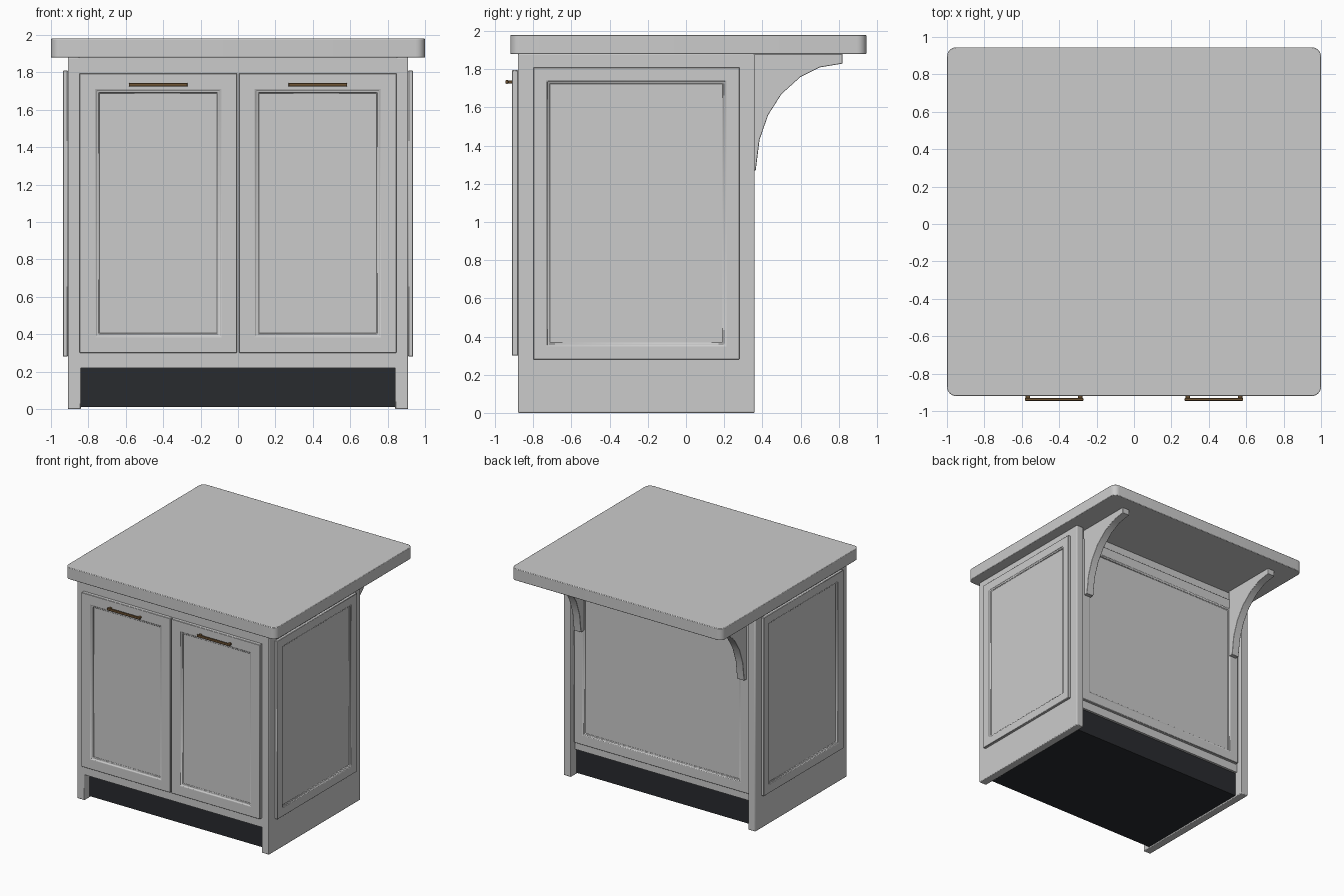
import bpy, bmesh
from math import radians, pi, sin, cos
from mathutils import Matrix, Vector

if "Cube" in bpy.data.objects:
    bpy.data.objects.remove(bpy.data.objects["Cube"])


def material(name, color):
    m = bpy.data.materials.new(name)
    m.diffuse_color = color
    m.use_nodes = True
    m.node_tree.nodes["Principled BSDF"].inputs["Base Color"].default_value = m.diffuse_color
    return m


DARK = material("dark_plinth", (0.022, 0.024, 0.028, 1))
BROWN = material("bronze", (0.16, 0.09, 0.035, 1))


def finish(name, bm, bevel=0.0, mat=None, segments=2):
    bmesh.ops.recalc_face_normals(bm, faces=bm.faces)
    me = bpy.data.meshes.new(name)
    bm.to_mesh(me)
    bm.free()
    ob = bpy.data.objects.new(name, me)
    bpy.context.collection.objects.link(ob)
    if mat:
        me.materials.append(mat)
    if bevel:
        b = ob.modifiers.new("bevel", "BEVEL")
        b.width, b.segments = bevel, segments
        b.limit_method = "ANGLE"
        b.angle_limit = radians(40)
    bpy.ops.object.select_all(action="DESELECT")
    ob.select_set(True)
    bpy.context.view_layer.objects.active = ob
    bpy.ops.object.shade_smooth_by_angle(angle=radians(30))
    return ob


def add_box(bm, lo, hi):
    lo, hi = Vector(lo), Vector(hi)
    m = Matrix.Translation((lo + hi) / 2) @ Matrix.Diagonal((*(hi - lo), 1))
    bmesh.ops.create_cube(bm, size=1, matrix=m)


def box(name, lo, hi, **kw):
    bm = bmesh.new()
    add_box(bm, lo, hi)
    return finish(name, bm, **kw)


def prism(name, points, direction, **kw):
    bm = bmesh.new()
    face = bm.faces.new([bm.verts.new(p) for p in points])
    ext = bmesh.ops.extrude_face_region(bm, geom=[face], use_keep_orig=True)
    verts = [g for g in ext["geom"] if isinstance(g, bmesh.types.BMVert)]
    bmesh.ops.translate(bm, verts=verts, vec=direction)
    return finish(name, bm, **kw)


def framed_panel(name, width, z0, z1, thick, centre, turn, border, step):
    """Framed slab with a stepped recessed field; faces -y before turning."""
    bm = bmesh.new()
    add_box(bm, (-width / 2, -thick, z0), (width / 2, 0, z1))
    bm.normal_update()
    front = [f for f in bm.faces if f.normal.y < -0.9]
    bmesh.ops.inset_region(bm, faces=front, thickness=border, depth=0)
    bmesh.ops.inset_region(bm, faces=front, thickness=step * 0.4, depth=-0.008)
    bmesh.ops.inset_region(bm, faces=front, thickness=step * 0.6, depth=0)
    bmesh.ops.inset_region(bm, faces=front, thickness=0.002, depth=-0.008)
    ob = finish(name, bm, bevel=0.003, segments=1)
    ob.location = (centre[0], centre[1], 0)
    ob.rotation_euler.z = turn
    return ob


# countertop with rounded corners
X, Y0, Y1, R = 1.0, -0.92, 0.945, 0.05
outline = []
for i, (cx, cy) in enumerate([(X - R, Y1 - R), (R - X, Y1 - R),
                              (R - X, Y0 + R), (X - R, Y0 + R)]):
    for k in range(7):
        a = (i + k / 6) * pi / 2
        outline.append((cx + R * cos(a), cy + R * sin(a), 1.88))
prism("countertop", outline, (0, 0, 0.1), bevel=0.004)

# cabinet body and dark recessed plinth
box("cabinet_body", (-0.85, -0.88, 0.22), (0.85, 0.305, 1.88))
box("plinth", (-0.845, -0.81, 0.01), (0.845, 0.285, 0.225), mat=DARK)

# curved edge of the brackets, as (y, z)
curve = [(0.365, 1.27), (0.385, 1.43), (0.43, 1.56), (0.50, 1.67),
         (0.60, 1.76), (0.70, 1.81), (0.82, 1.83)]
profile = [(0.32, 1.27)] + curve + [(0.82, 1.88), (0.32, 1.88)]

for s, side in ((-1, "left"), (1, "right")):
    # side wall with its framed panel
    xs = sorted((s * 0.84, s * 0.91))
    box(side + "_side_wall", (xs[0], -0.88, 0), (xs[1], 0.36, 1.88), bevel=0.006)
    framed_panel(side + "_side_panel", 1.08, 0.28, 1.81, 0.025,
                 (s * 0.91, -0.26), s * pi / 2, 0.10, 0.018)
    # door
    framed_panel(side + "_door", 0.842, 0.30, 1.795, 0.032,
                 (s * 0.426, -0.88), 0, 0.122, 0.024)
    # handle: bar on two feet
    hx = s * 0.427
    bm = bmesh.new()
    add_box(bm, (hx - 0.157, -0.945, 1.724), (hx + 0.157, -0.931, 1.744))
    for e in (-1, 1):
        add_box(bm, (hx + e * 0.14 - 0.012, -0.934, 1.726),
                (hx + e * 0.14 + 0.012, -0.91, 1.742))
    finish(side + "_handle", bm, bevel=0.004, mat=BROWN)
    # bracket under the overhang
    prism(side + "_bracket", [(s * 0.74, y, z) for y, z in profile],
          (s * 0.068, 0, 0), bevel=0.003)

# framed back panel
framed_panel("back_panel", 1.66, 0.29, 1.80, 0.027, (0, 0.305), pi, 0.115, 0.02)
